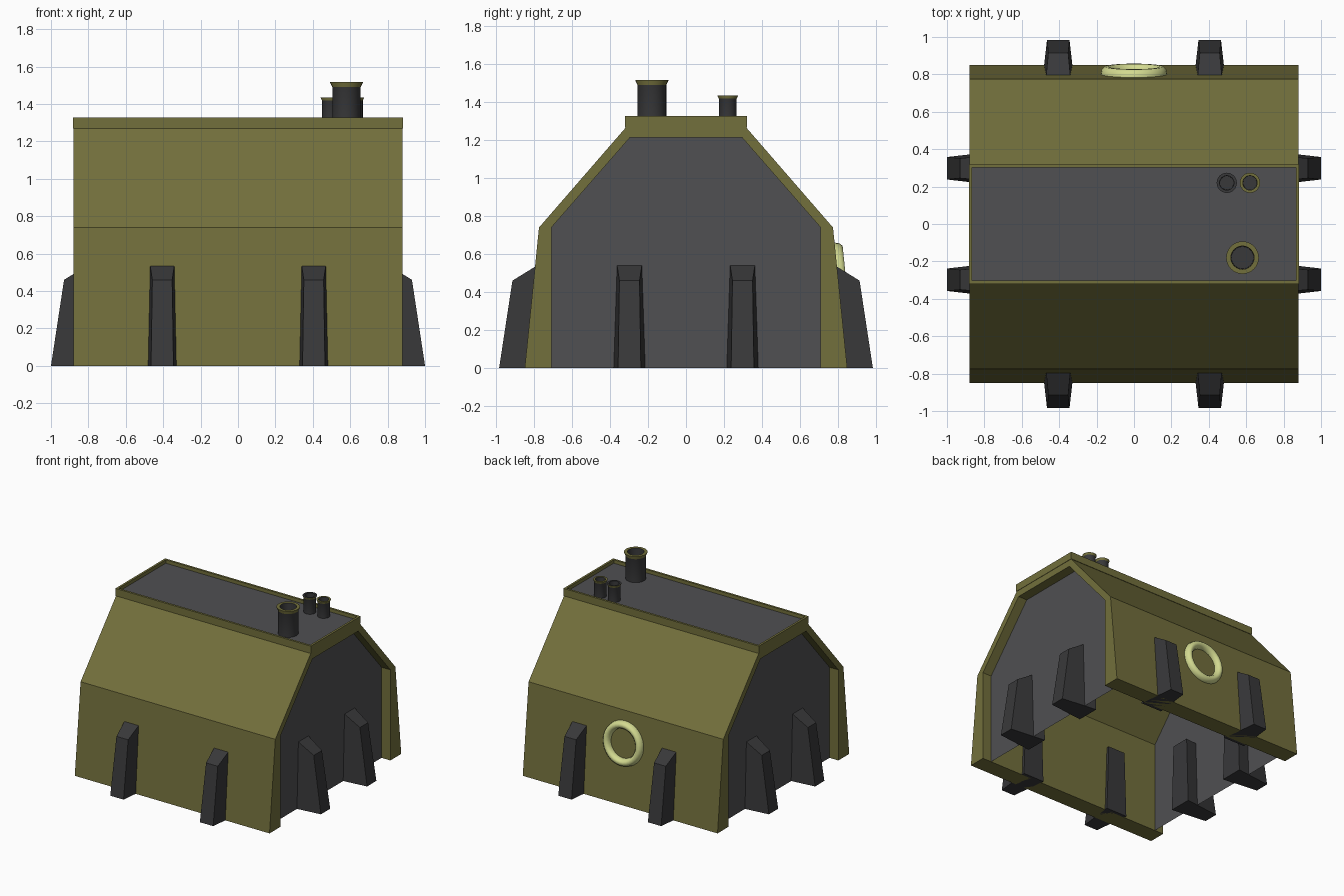
import bpy, bmesh, math
from mathutils import Matrix, Vector

if "Cube" in bpy.data.objects:
    bpy.data.objects.remove(bpy.data.objects["Cube"])


def material(name, rgb):
    m = bpy.data.materials.new(name)
    m.diffuse_color = (*rgb, 1)
    m.use_nodes = True
    m.node_tree.nodes["Principled BSDF"].inputs["Base Color"].default_value = m.diffuse_color
    return m


OLIVE = material("olive", (0.17, 0.16, 0.045))
GREY = material("grey", (0.08, 0.08, 0.085))
DARK = material("dark_grey", (0.04, 0.04, 0.042))
PALE = material("pale_yellow", (0.65, 0.70, 0.28))


def finish(name, bm, mats):
    bmesh.ops.recalc_face_normals(bm, faces=bm.faces)
    me = bpy.data.meshes.new(name)
    bm.to_mesh(me)
    bm.free()
    for m in mats:
        me.materials.append(m)
    ob = bpy.data.objects.new(name, me)
    bpy.context.collection.objects.link(ob)
    return ob


def smooth(ob):
    bpy.ops.object.select_all(action='DESELECT')
    ob.select_set(True)
    bpy.context.view_layer.objects.active = ob
    bpy.ops.object.shade_smooth_by_angle(angle=math.radians(40))


def prism(name, a, b, mat):
    """Closed solid between two matching outlines."""
    bm = bmesh.new()
    va = [bm.verts.new(p) for p in a]
    vb = [bm.verts.new(p) for p in b]
    bm.faces.new(va)
    bm.faces.new(vb[::-1])
    n = len(a)
    for i in range(n):
        bm.faces.new((va[i], va[(i + 1) % n], vb[(i + 1) % n], vb[i]))
    return finish(name, bm, [mat])


def lathe(name, profile, mats, seg_mats, x, y, sides=24):
    """Revolve (radius, z) points; seg_mats gives a slot per segment."""
    bm = bmesh.new()
    rings = []
    for r, z in profile:
        rings.append([bm.verts.new((x + r * math.cos(2 * math.pi * k / sides),
                                    y + r * math.sin(2 * math.pi * k / sides), z))
                      for k in range(sides)])
    for a, b, m in zip(rings, rings[1:], seg_mats):
        for k in range(sides):
            j = (k + 1) % sides
            bm.faces.new((a[k], a[j], b[j], b[k])).material_index = m
    bm.faces.new(rings[-1])
    bm.faces.new(rings[0][::-1])
    smooth(finish(name, bm, mats))


# Arched outer shell, open underneath
outer = [(0.85, 0), (0.775, 0.74), (0.315, 1.27)]
inner = [(0.71, 0), (0.71, 0.74), (0.295, 1.215)]
arch_out = outer + [(-y, z) for y, z in outer[::-1]]
arch_in = inner + [(-y, z) for y, z in inner[::-1]]
outline = arch_out + arch_in[::-1]
prism("shell", [(-0.88, y, z) for y, z in outline],
      [(0.88, y, z) for y, z in outline], OLIVE)

# Recessed end walls
for side, x in (("left", -0.8), ("right", 0.8)):
    bm = bmesh.new()
    f = bm.faces.new([bm.verts.new((x, y, z)) for y, z in arch_in])
    finish(side + "_end_wall", bm, [GREY])

# Roof cap: raised rim around a sunken grey panel
bm = bmesh.new()
bmesh.ops.create_cube(bm, size=1, matrix=Matrix.Translation((0, 0, 1.298)) @
                      Matrix.Diagonal((1.766, 0.642, 0.06, 1)))
top = max(bm.faces, key=lambda f: f.calc_center_median().z)
bmesh.ops.inset_region(bm, faces=[top], thickness=0.025)
panel = bmesh.ops.extrude_discrete_faces(bm, faces=[top])["faces"][0]
bmesh.ops.translate(bm, verts=panel.verts, vec=(0, 0, -0.028))
panel.material_index = 1
finish("roof_cap", bm, [OLIVE, GREY])


# Tapered buttresses piercing the walls
def buttress(name, angle, shift, offset):
    profile = [(0.70, 0), (1.0, 0), (0.93, 0.46), (0.80, 0.54), (0.70, 0.54)]
    rot = Matrix.Rotation(angle, 3, 'Z')
    half = lambda d, z: 0.083 - 0.115 * (d - 0.8) - 0.033 * z
    sides = [[rot @ Vector((d - offset, shift + s * half(d, z), z))
              for d, z in profile] for s in (-1, 1)]
    prism(name, *sides, DARK)


for i, name in enumerate(("right", "back", "left", "front")):
    spread, offset = (0.405, 0.015) if i % 2 else (0.298, 0)
    for j, s in enumerate((-1, 1)):
        buttress(f"{name}_buttress_{j + 1}", i * math.pi / 2, s * spread, offset)

# Roof pipes: grey shaft, flared olive lip, hollow bore
for name, x, y, r, ztop, lip in (("large_pipe", 0.58, -0.18, 0.076, 1.518, 1),
                                 ("small_pipe_outer", 0.62, 0.22, 0.047, 1.436, 1),
                                 ("small_pipe_inner", 0.496, 0.22, 0.047, 1.436, 0)):
    R, h = r * 1.15, r * 0.36
    lathe(name, [(r, 1.29), (r, ztop - h), (R, ztop - 0.004), (R, ztop),
                 (r * 0.82, ztop), (r * 0.78, ztop - 0.09)],
          [DARK, OLIVE], [0, 1, 1, lip, 0], x, y)

# Porthole ring lying on the sloped back wall
bpy.ops.mesh.primitive_torus_add(major_radius=0.147, minor_radius=0.031,
                                 major_segments=32, minor_segments=10)
ring = bpy.context.object
ring.name = "porthole_ring"
slope = math.atan2(0.075, 0.74)
ring.matrix_world = (Matrix.Translation((0, 0.802, 0.483)) @
                     Matrix.Rotation(slope - math.pi / 2, 4, 'X') @
                     Matrix.Diagonal((1, 1, 1.35, 1)))
ring.data.materials.append(PALE)
smooth(ring)
